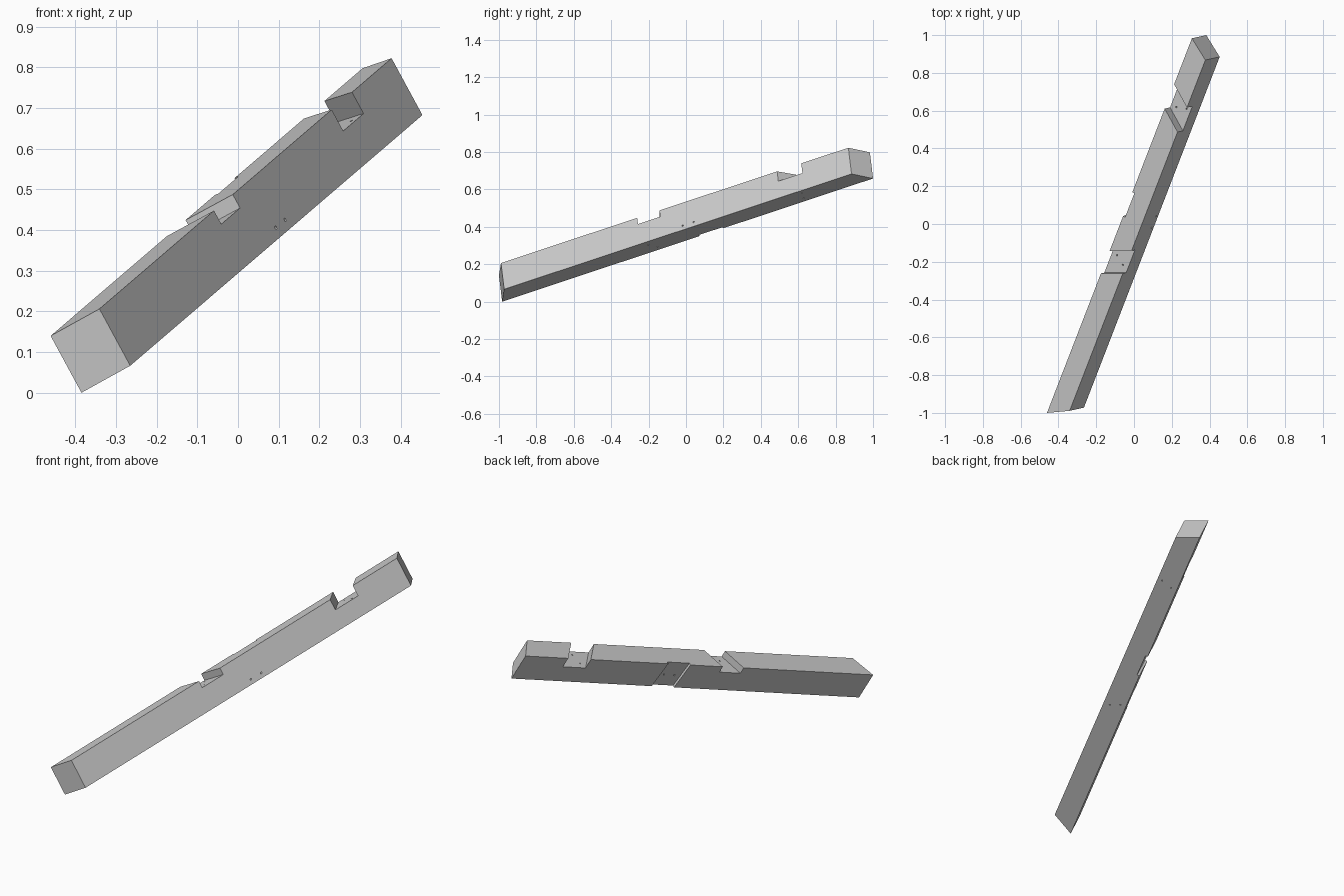
import bpy
import bmesh
from mathutils import Matrix, Vector

if "Cube" in bpy.data.objects:
    bpy.data.objects.remove(bpy.data.objects["Cube"], do_unlink=True)

WIDTH, HEIGHT, LENGTH = 0.118, 0.16, 2.226

# Beam frame: local x across, y along, z through the depth
along = Vector((0.3447, 0.8908, 0.2957)).normalized()
across = Vector((0.81, -0.445, 0.385))
across = (across - along * across.dot(along)).normalized()
up = across.cross(along)
frame = Matrix((across, along, up)).transposed().to_4x4()
frame.translation = Vector((-0.385, -0.983, 0.0))

grey = bpy.data.materials.new("plain_grey")
grey.use_nodes = True
color = (0.6, 0.6, 0.6, 1)
grey.diffuse_color = color
grey.node_tree.nodes["Principled BSDF"].inputs["Base Color"].default_value = color


def add_object(name, bm):
    bmesh.ops.recalc_face_normals(bm, faces=bm.faces)
    mesh = bpy.data.meshes.new(name)
    bm.to_mesh(mesh)
    bm.free()
    mesh.materials.append(grey)
    obj = bpy.data.objects.new(name, mesh)
    obj.matrix_world = frame
    bpy.context.collection.objects.link(obj)
    return obj


def skew_box(name, x, y, z, start_skew=0, end_skew=0, tilt=0):
    """Box whose two ends slant across the width and through the depth."""
    bm = bmesh.new()
    bmesh.ops.create_cube(bm, size=1)
    for vert in bm.verts:
        px, pz = x[vert.co.x > 0], z[vert.co.z > 0]
        far = vert.co.y > 0
        skew = end_skew if far else start_skew
        vert.co = (px, y[far] + skew * px + tilt * pz, pz)
    return add_object(name, bm)


def peg(name, start, end, radius=0.004):
    """Thin cylinder between two points, run a little past both."""
    start, end = Vector(start), Vector(end)
    axis = end - start
    bm = bmesh.new()
    turn = axis.to_track_quat("Z", "Y").to_matrix().to_4x4()
    bmesh.ops.create_cone(bm, cap_ends=True, segments=12, radius1=radius,
                          radius2=radius, depth=axis.length * 1.3,
                          matrix=Matrix.Translation((start + end) / 2) @ turn)
    return add_object(name, bm)


# Timber with mitred ends
beam = skew_box("beam", (0, WIDTH), (0, LENGTH), (0, HEIGHT), 0.6, -0.6)

# Two skewed housings in the top and a shallow lap on the side
over = (-0.05, WIDTH + 0.05)
cutters = [
    skew_box("lower_housing", over, (0.829, 0.963), (0.122, 0.25), 0.5, 0.5),
    skew_box("upper_housing", over, (1.808, 1.953), (0.1, 0.25), -0.68, -0.68),
    skew_box("side_lap", (-0.05, 0.013), (1.185, 1.328), (-0.05, 0.25), tilt=-0.1),
]

# Peg holes down through the housings and obliquely through the lap
for px, py in ((0.032, 0.948), (0.083, 0.917), (0.033, 1.826), (0.092, 1.845)):
    cutters.append(peg("housing_peg", (px, py, 0), (px, py, HEIGHT)))
for py in (1.226, 1.292):
    cutters.append(peg("lap_peg", (0, py, 0.078), (WIDTH, py - 0.082, 0.025)))

for cutter in cutters:
    cutter.hide_render = True
    cut = beam.modifiers.new(cutter.name, "BOOLEAN")
    cut.operation = "DIFFERENCE"
    cut.solver = "EXACT"
    cut.object = cutter

# Bake the cuts and drop the cutters
bpy.context.view_layer.update()
graph = bpy.context.evaluated_depsgraph_get()
result = bpy.data.meshes.new_from_object(beam.evaluated_get(graph))
beam.modifiers.clear()
beam.data = result
for cutter in cutters:
    bpy.data.objects.remove(cutter, do_unlink=True)
